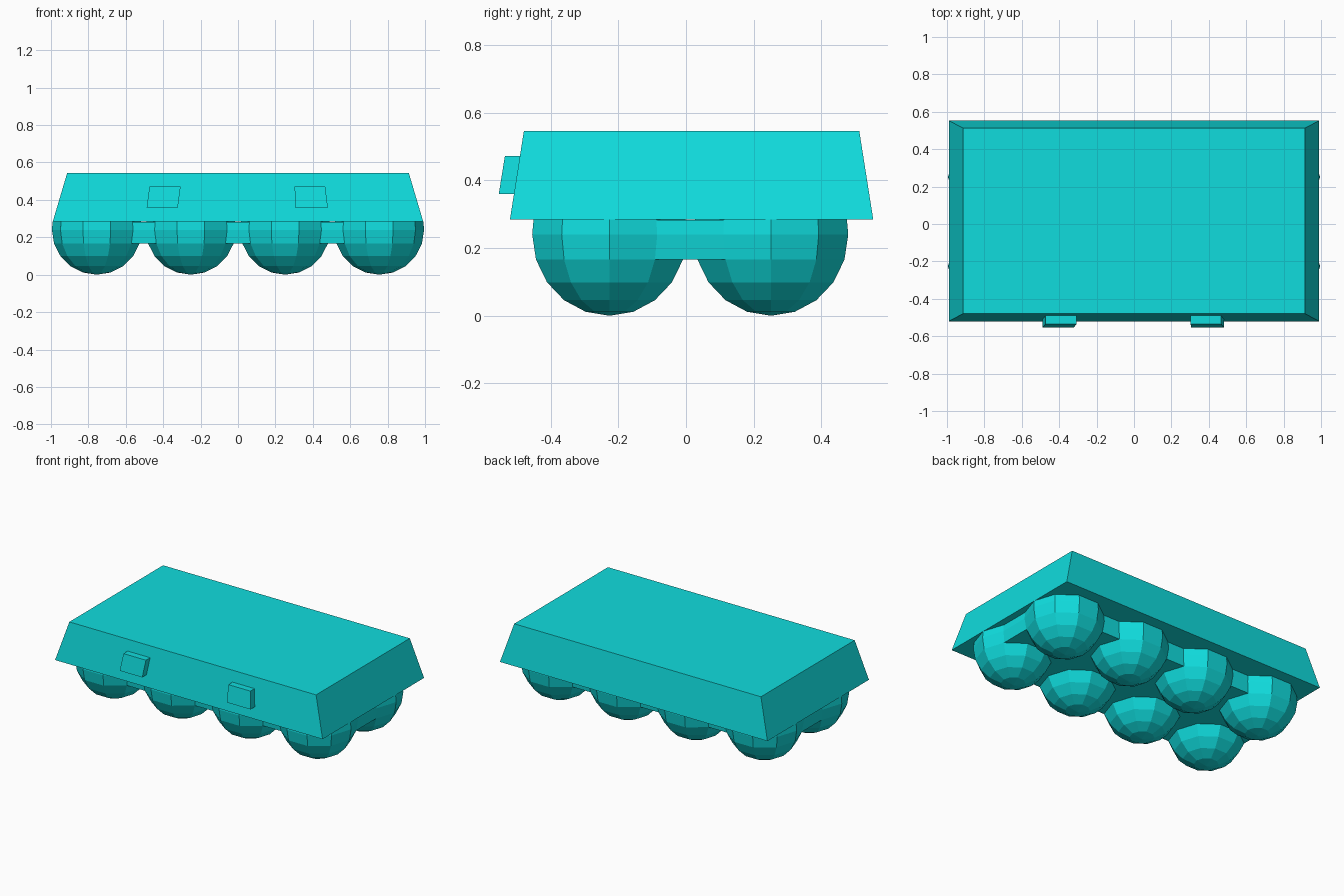
import bpy
from math import sin, cos, pi

if "Cube" in bpy.data.objects:
    bpy.data.objects.remove(bpy.data.objects["Cube"])

TEAL = bpy.data.materials.new("teal_card")
TEAL.diffuse_color = (0.005, 0.72, 0.73, 1)
TEAL.use_nodes = True
TEAL.node_tree.nodes["Principled BSDF"].inputs["Base Color"].default_value = TEAL.diffuse_color

R = 0.24                      # cup radius
RIM = 0.285                   # height where lid and tray meet
CUP_X = (-0.755, -0.252, 0.252, 0.755)
CUP_Y = (-0.226, 0.251)


def radius_at(z):
    return (R * R - (z - R) ** 2) ** 0.5


def make(name, verts, faces):
    mesh = bpy.data.meshes.new(name)
    mesh.from_pydata(verts, [], faces)
    mesh.materials.append(TEAL)
    obj = bpy.data.objects.new(name, mesh)
    bpy.context.collection.objects.link(obj)
    return obj


def loft(name, rings, cap_top=True):
    """Join equal-length counter-clockwise rings, listed bottom to top."""
    n = len(rings[0])
    verts = [v for ring in rings for v in ring]
    faces = [(k * n + i, k * n + (i + 1) % n, (k + 1) * n + (i + 1) % n, (k + 1) * n + i)
             for k in range(len(rings) - 1) for i in range(n)]
    faces.append(tuple(reversed(range(n))))
    if cap_top:
        faces.append(tuple(range(len(verts) - n, len(verts))))
    return make(name, verts, faces)


def rect(x0, x1, y0, y1, z):
    return [(x0, y0, z), (x1, y0, z), (x1, y1, z), (x0, y1, z)]


# Egg cups: ten-sided bowls
def cup(name, cx, cy):
    n = 10
    levels = [R - R * cos(k * pi / 10) for k in range(1, 6)] + [RIM]
    verts = [(cx + radius_at(z) * cos(2 * pi * i / n),
              cy + radius_at(z) * sin(2 * pi * i / n), z)
             for z in levels for i in range(n)]
    faces = [(k * n + i, k * n + (i + 1) % n, (k + 1) * n + (i + 1) % n, (k + 1) * n + i)
             for k in range(len(levels) - 1) for i in range(n)]
    pole = len(verts)
    verts.append((cx, cy, 0))
    faces += [(pole, (i + 1) % n, i) for i in range(n)]
    make(name, verts, faces)


for row, cy in zip(("front", "back"), CUP_Y):
    for i, cx in enumerate(CUP_X):
        cup(f"{row}_cup_{i + 1}", cx, cy)

# Web joining the cups, its corners follow the cup facets
web = []
for z in (R - R * cos(0.4 * pi), R, RIM - 0.002):
    dx, dy = radius_at(z) * cos(pi / 5), radius_at(z) * sin(pi / 5)
    web.append(rect(CUP_X[0] - dx, CUP_X[-1] + dx, CUP_Y[0] - dy, CUP_Y[1] + dy, z))
loft("tray_web", web)

# Tapered lid
loft("lid", [rect(-0.99, 0.99, -0.52, 0.553, RIM),
             rect(-0.913, 0.913, -0.479, 0.512, 0.545)])

# Two closing tabs on the front of the lid
for side, b0, b1, t0, t1 in (("left", -0.488, -0.322, -0.473, -0.307),
                             ("right", 0.305, 0.480, 0.303, 0.466)):
    loft(side + "_tab", [rect(b0, b1, -0.553, -0.50, 0.36),
                         rect(t0, t1, -0.535, -0.482, 0.472)])
